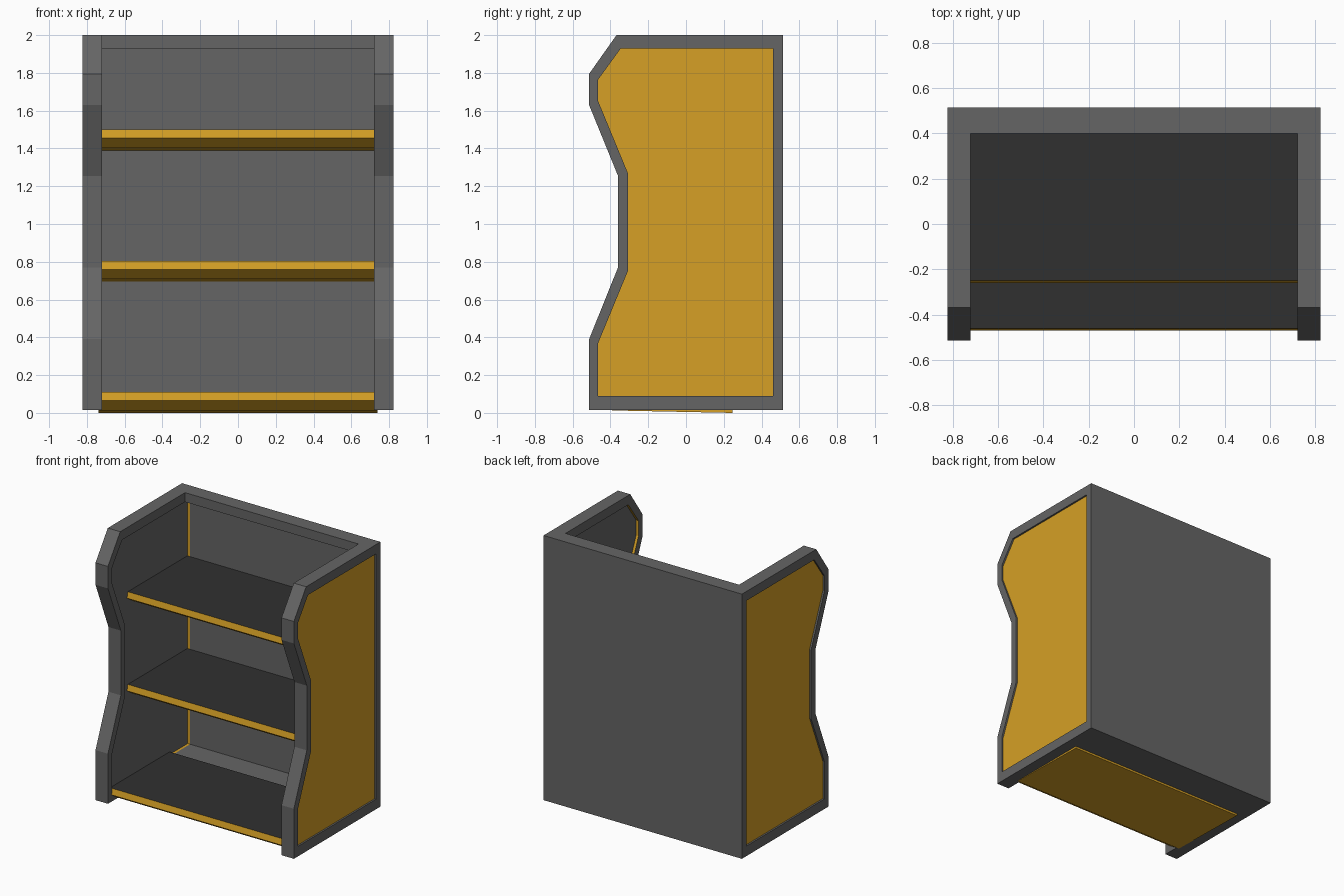
import bpy, bmesh

if "Cube" in bpy.data.objects:
    bpy.data.objects.remove(bpy.data.objects["Cube"])


def material(name, rgb):
    m = bpy.data.materials.new(name)
    m.diffuse_color = (*rgb, 1.0)
    m.use_nodes = True
    m.node_tree.nodes["Principled BSDF"].inputs["Base Color"].default_value = m.diffuse_color
    return m


GREY = material("frame grey", (0.13, 0.13, 0.13))
YELLOW = material("panel yellow", (0.67, 0.35, 0.019))
DARK = material("shelf top charcoal", (0.03, 0.03, 0.03))


def finish(name, bm, mats):
    bmesh.ops.recalc_face_normals(bm, faces=bm.faces)
    me = bpy.data.meshes.new(name)
    bm.to_mesh(me)
    bm.free()
    for m in mats:
        me.materials.append(m)
    ob = bpy.data.objects.new(name, me)
    bpy.context.collection.objects.link(ob)
    return ob


def loft(bm, rings, mat_ids, cap_ids):
    """Bridge closed rings of points, one material per band, and cap both ends."""
    vs = [[bm.verts.new(p) for p in r] for r in rings]
    n = len(vs[0])
    for a, b, mi in zip(vs, vs[1:], mat_ids):
        for i in range(n):
            j = (i + 1) % n
            bm.faces.new((a[i], a[j], b[j], b[i])).material_index = mi
    for ring, mi in ((vs[0], cap_ids[0]), (vs[-1], cap_ids[1])):
        bm.faces.new(ring).material_index = mi


def box(name, x0, x1, y0, y1, z0, z1):
    bm = bmesh.new()
    prof = [(y0, z0), (y1, z0), (y1, z1), (y0, z1)]
    loft(bm, [[(x, y, z) for y, z in prof] for x in (x0, x1)], [0], (0, 0))
    return finish(name, bm, [GREY])


# Side walls: curved-in outline with a recessed panel on both faces
OUTER = [(.513, .015), (.513, 2), (-.368, 2), (-.513, 1.795), (-.513, 1.63),
         (-.36, 1.255), (-.36, .77), (-.513, .39), (-.513, .015)]
INNER = [(.46, .09), (.46, 1.93), (-.345, 1.93), (-.465, 1.765), (-.465, 1.65),
         (-.308, 1.27), (-.308, .75), (-.465, .37), (-.465, .09)]
for side, s in (("left", -1), ("right", 1)):
    bm = bmesh.new()
    layers = [(INNER, .81), (INNER, .823), (OUTER, .823),
              (OUTER, .72), (INNER, .72), (INNER, .74)]
    rings = [[(s * x, y, z) for y, z in prof] for prof, x in layers]
    # outer panel and inner recess lip are yellow
    loft(bm, rings, [0, 0, 0, 0, 1], (1, 0))
    finish(side + "_side_wall", bm, [GREY, YELLOW])

# Back wall with thicker rims at top and bottom
box("back_wall", -.72, .72, .46, .513, .015, 2)
box("back_top_rim", -.72, .72, .40, .46, 1.93, 2)
box("back_bottom_rim", -.72, .72, .24, .46, .015, .09)

# Shelves: charcoal top, yellow lip and underside
SHELF = [(.01, 0), (0, -.045), (.08, -.097), (.715, -.11), (.715, 0)]
for name, y0, top in (("bottom_shelf", -.47, .11),
                      ("middle_shelf", -.26, .805),
                      ("top_shelf", -.26, 1.50)):
    bm = bmesh.new()
    loft(bm, [[(x, y0 + y, top + z) for y, z in SHELF] for x in (-.739, .739)],
         [0], (0, 0))
    bm.normal_update()
    for f in bm.faces:
        if min(v.co.z for v in f.verts) > top - .001:
            f.material_index = 1
    finish(name, bm, [YELLOW, DARK])
